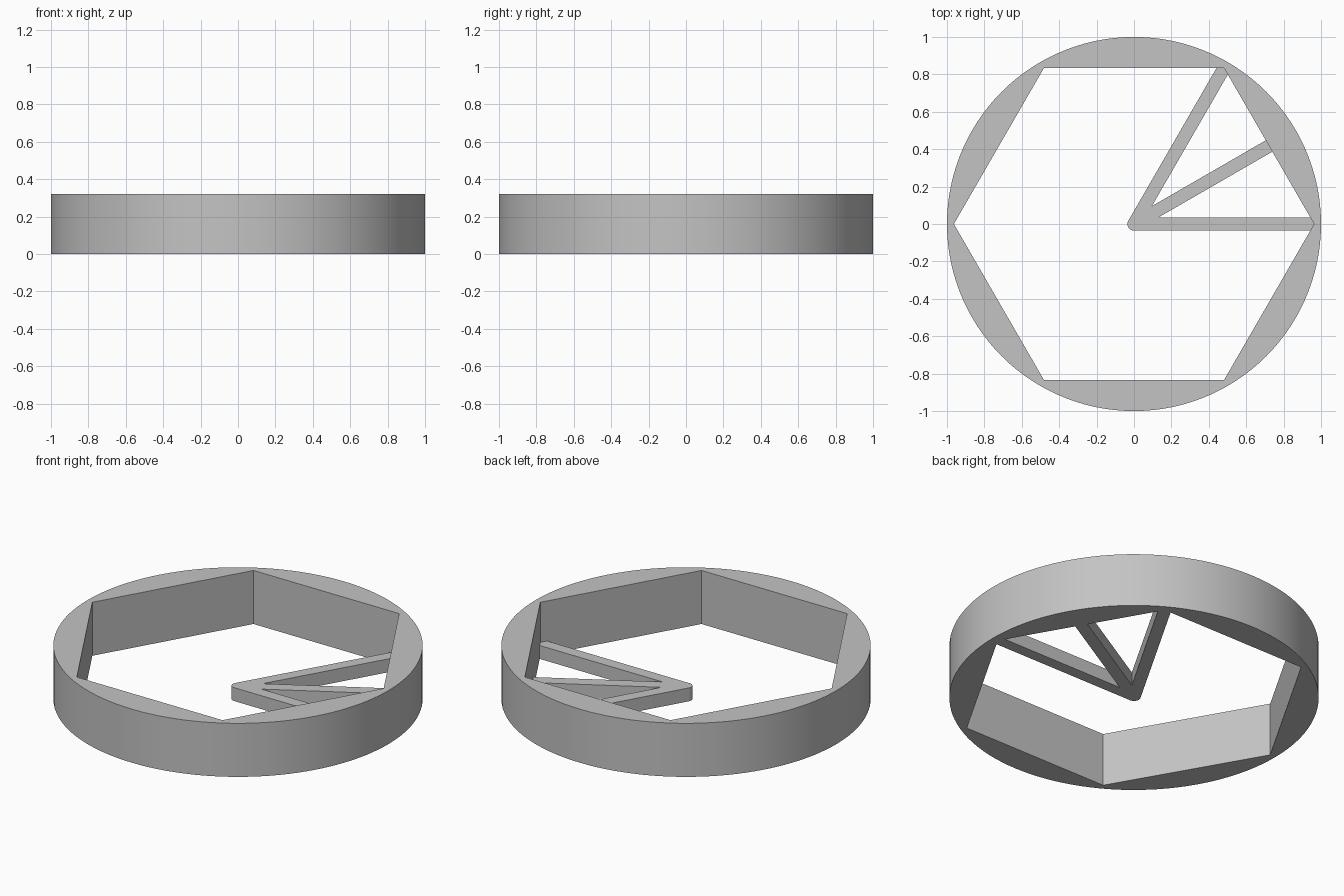
import bpy, bmesh, math
from math import cos, sin, radians, pi, sqrt

cube = bpy.data.objects.get("Cube")
if cube:
    bpy.data.objects.remove(cube)

HEIGHT, HEX, SPOKE_H, R = 0.32, 0.963, 0.08, 0.035
SEGS = 20                       # outer wall segments per hexagon side

grey = bpy.data.materials.new("plain grey")
grey.use_nodes = True
colour = (0.55, 0.55, 0.55, 1)
grey.diffuse_color = colour
grey.node_tree.nodes["Principled BSDF"].inputs["Base Color"].default_value = colour


def polar(r, deg):
    return (r * cos(radians(deg)), r * sin(radians(deg)))


def extrude_outlines(name, outlines, height):
    """Extrude flat outlines upwards; walls shared by two outlines are dropped."""
    bm = bmesh.new()
    for outline in outlines:
        bm.faces.new([bm.verts.new((x, y, 0)) for x, y in outline])
    bmesh.ops.remove_doubles(bm, verts=bm.verts, dist=1e-5)
    base = bm.faces[:]
    top = bmesh.ops.extrude_face_region(bm, geom=base, use_keep_orig=True)["geom"]
    bmesh.ops.translate(bm, vec=(0, 0, height),
                        verts=[v for v in top if isinstance(v, bmesh.types.BMVert)])
    bmesh.ops.recalc_face_normals(bm, faces=bm.faces)
    mesh = bpy.data.meshes.new(name)
    bm.to_mesh(mesh)
    bm.free()
    mesh.materials.append(grey)
    obj = bpy.data.objects.new(name, mesh)
    bpy.context.collection.objects.link(obj)
    bpy.ops.object.select_all(action="DESELECT")
    obj.select_set(True)
    bpy.context.view_layer.objects.active = obj
    bpy.ops.object.shade_smooth_by_angle(angle=radians(25))
    return obj


# Round rim with a hexagonal opening, one sector per hexagon side
sectors = []
for k in range(6):
    a = 60 * k
    arc = [polar(1, a + 60 * i / SEGS) for i in range(SEGS + 1)]
    sectors.append(arc + [polar(HEX, a + 60), polar(HEX, a)])
extrude_outlines("hexagonal_rim", sectors, HEIGHT)

# Three joined spokes: half the outline about the middle spoke, then mirrored
def spoke_point(along, side):
    c, s = cos(pi / 6), -sin(pi / 6)
    return (along * c - side * s, along * s + side * c)

end = HEX - R / sqrt(3)
half = [polar(R, 180 + 60 * i / 8) for i in range(9)]           # rounded hub
half += [spoke_point(end, -R), spoke_point(HEX, 0), spoke_point(end, R)]
half += [polar(R / sin(radians(15)), -15)]                      # inner corner
half += [(HEX * cos(pi / 6), -R)]                               # middle spoke end
outline = half + [(x, -y) for x, y in reversed(half[1:])]
spokes = extrude_outlines("spokes", [outline], SPOKE_H)
spokes.rotation_euler.z = pi / 6
